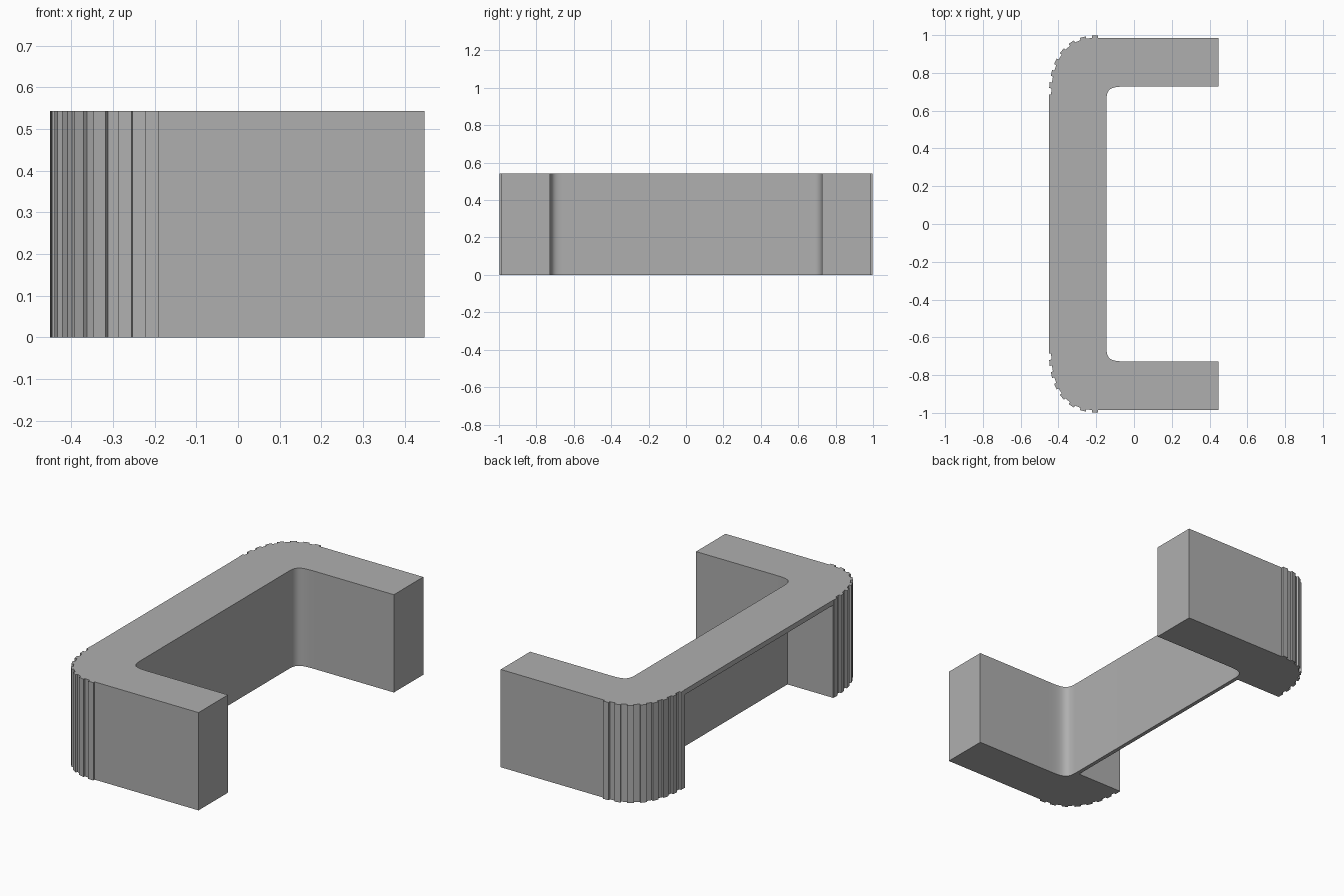
import bpy, bmesh
from math import sin, cos, pi, hypot
from mathutils import Vector

if "Cube" in bpy.data.objects:
    bpy.data.objects.remove(bpy.data.objects["Cube"])

H = 0.543

def prism(name, pts, z0, z1):
    """Extrude a closed 2D outline between two heights."""
    bm = bmesh.new()
    face = bm.faces.new([bm.verts.new((x, y, z0)) for x, y in pts])
    ext = bmesh.ops.extrude_face_region(bm, geom=[face])
    bmesh.ops.translate(bm, vec=(0, 0, z1 - z0),
                        verts=[v for v in ext["geom"] if isinstance(v, bmesh.types.BMVert)])
    bmesh.ops.recalc_face_normals(bm, faces=bm.faces[:])
    me = bpy.data.meshes.new(name)
    bm.to_mesh(me)
    bm.free()
    ob = bpy.data.objects.new(name, me)
    bpy.context.collection.objects.link(ob)
    return ob

# Outer corner: full quarter superellipse sampled by arc length, with raised slats
CX, CY, RX, RY, N = -0.19, 0.655, 0.249, 0.331, 2.45
dense = []
for i in range(1201):
    t = i * pi / 2 / 1200
    u, v = max(sin(t), 0) ** (2 / N), max(cos(t), 0) ** (2 / N)
    n = Vector((-u ** (N - 1) / RX, v ** (N - 1) / RY)).normalized()
    dense.append((Vector((CX - RX * u, CY + RY * v)), n))
run = [0.0]
for a, b in zip(dense, dense[1:]):
    run.append(run[-1] + (b[0] - a[0]).length)

def on_corner(f, offset):
    i = min(range(len(dense)), key=lambda k: abs(run[k] - f * run[-1]))
    p = dense[i][0] + dense[i][1] * offset
    return (p.x, p.y)

SEGMENTS = 15  # slat, gap, slat ... slat
outer = [(0.448, 0.986), on_corner(0, 0)]
for s in range(SEGMENTS):
    off = 0.012 if s % 2 == 0 else 0.0
    outer += [on_corner(s / SEGMENTS, off), on_corner((s + 1) / SEGMENTS, off)]
outer.append((-0.449, CY - 0.001))

# Inner corner: soft curve from the panel to the arm
p0, c0 = Vector((-0.146, 0.65)), Vector((-0.146, 0.72))
c1, p1 = Vector((-0.125, 0.728)), Vector((-0.03, 0.728))
inner = []
for i in range(15):
    t = i / 14
    p = p0 * (1 - t) ** 3 + c0 * 3 * t * (1 - t) ** 2 + c1 * 3 * t * t * (1 - t) + p1 * t ** 3
    inner.append((p.x, p.y))
inner.append((0.448, 0.728))

# Mirror the outer and inner runs across y into one closed outline
flip = lambda pts: [(x, -y) for x, y in reversed(pts)]
desk = prism("u_shaped_counter", outer + flip(outer) + flip(inner) + inner, 0, H)

# Open knee space under the thin counter top, behind the thin inner panel
cutter = prism("knee_space_cutter",
               [(-1, -0.65), (-0.168, -0.65), (-0.168, 0.65), (-1, 0.65)], -0.5, H - 0.028)
cutter.hide_render = True
mod = desk.modifiers.new("knee_space", "BOOLEAN")
mod.operation = "DIFFERENCE"
mod.solver = "EXACT"
mod.object = cutter

bpy.context.view_layer.objects.active = desk
desk.select_set(True)
bpy.ops.object.modifier_apply(modifier=mod.name)
bpy.data.objects.remove(cutter)
bpy.ops.object.shade_smooth_by_angle(angle=pi / 9)

# Dark grey finish
mat = bpy.data.materials.new("dark_grey")
mat.diffuse_color = (0.43, 0.43, 0.43, 1)
mat.use_nodes = True
mat.node_tree.nodes["Principled BSDF"].inputs["Base Color"].default_value = mat.diffuse_color
desk.data.materials.clear()
desk.data.materials.append(mat)
